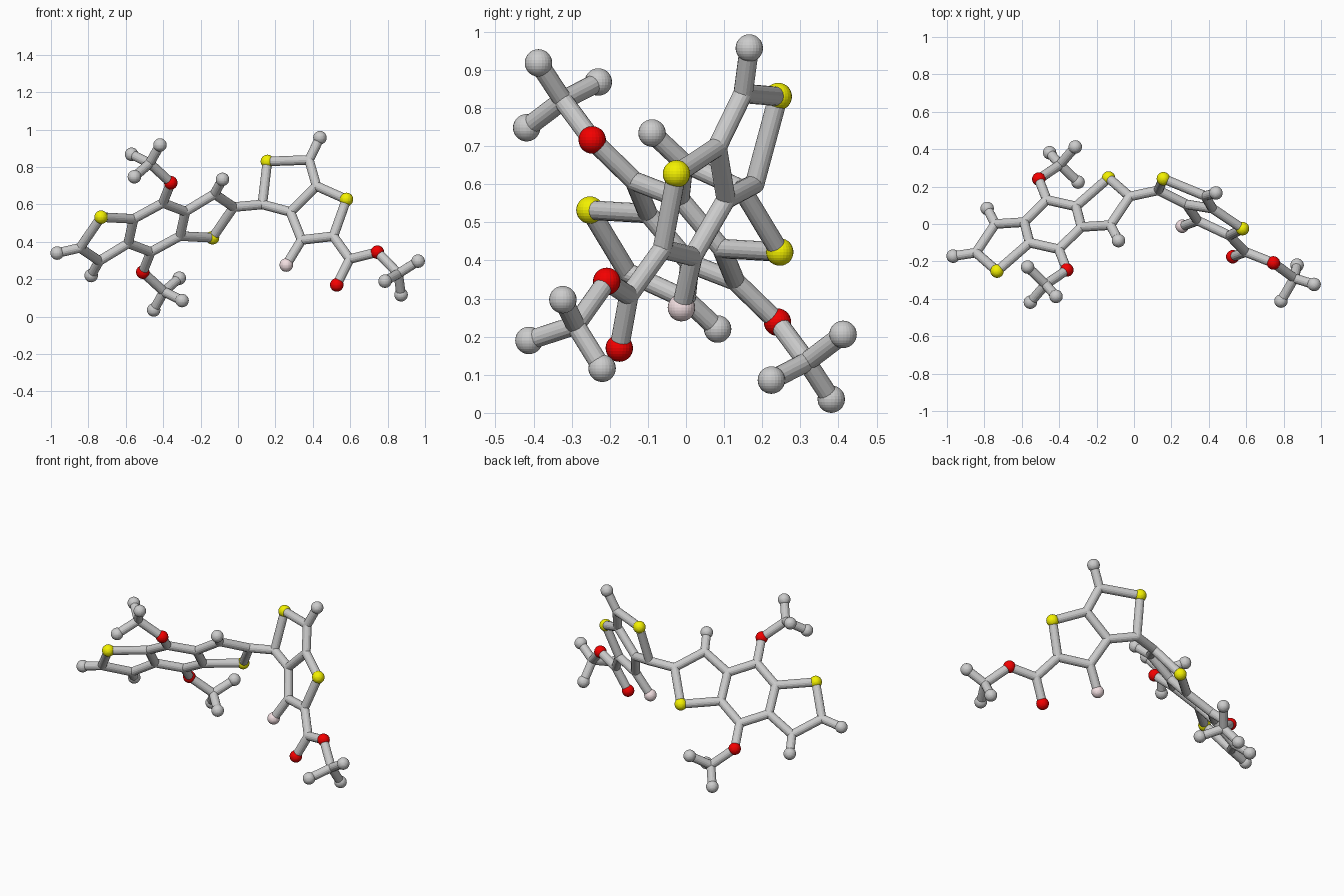
import bpy, bmesh
from mathutils import Vector

if "Cube" in bpy.data.objects:
    bpy.data.objects.remove(bpy.data.objects["Cube"])

BALL, STICK = 0.036, 0.0255


def material(name, color):
    m = bpy.data.materials.new(name)
    m.diffuse_color = color
    m.use_nodes = True
    m.node_tree.nodes["Principled BSDF"].inputs["Base Color"].default_value = m.diffuse_color
    return m


YELLOW = material("yellow", (0.9, 0.88, 0.0, 1))
RED = material("red", (0.9, 0.0, 0.0, 1))
PINK = material("pink", (0.9, 0.74, 0.76, 1))


def finish(bm, name, mat=None):
    mesh = bpy.data.meshes.new(name)
    bm.to_mesh(mesh)
    bm.free()
    obj = bpy.data.objects.new(name, mesh)
    bpy.context.collection.objects.link(obj)
    if mat:
        mesh.materials.append(mat)
    return obj


def ball(name, pos, radius, mat=None):
    bm = bmesh.new()
    bmesh.ops.create_uvsphere(bm, u_segments=24, v_segments=14, radius=radius)
    finish(bm, name, mat).location = pos


def stick(name, a, b):
    d = b - a
    bm = bmesh.new()
    bmesh.ops.create_cone(bm, cap_ends=True, segments=16, radius1=STICK,
                          radius2=STICK, depth=d.length)
    obj = finish(bm, name)
    obj.location = (a + b) / 2
    obj.rotation_mode = 'QUATERNION'
    obj.rotation_quaternion = d.to_track_quat('Z', 'Y')


# Half of the flat three-ring core, with its branched side group
half = {
    "ring_a": (-.558, -.10, .523), "ring_b": (-.587, .010, .392),
    "ring_c": (-.402, -.135, .608), "sulfur": (-.732, -.252, .532),
    "alpha": (-.845, -.153, .368), "beta": (-.742, .0, .298),
    "tip_beta": (-.785, .083, .22), "oxygen": (-.359, -.246, .716),
    "branch": (-.472, -.323, .82), "tip_1": (-.569, -.23, .868),
    "tip_2": (-.417, -.387, .918), "tip_3": (-.554, -.418, .748),
}
half_bonds = """ring_a-ring_b ring_a-ring_c ring_a-sulfur sulfur-alpha alpha-beta
beta-ring_b beta-tip_beta ring_c-oxygen oxygen-branch branch-tip_1 branch-tip_2
branch-tip_3"""

# The other half is the same half inverted through the core centre
centre = Vector((-.434, -.003, .477))
atoms, bonds = {}, []
for key, p in half.items():
    atoms["left_" + key] = Vector(p)
    atoms["right_" + key] = 2 * centre - Vector(p)
for side in ("left_", "right_"):
    for pair in half_bonds.split():
        bonds.append([side + n for n in pair.split("-")])
bonds += [("left_ring_b", "right_ring_c"), ("right_ring_b", "left_ring_c")]

# Left end, twisted two-ring unit and the ester tail
tail = {
    "tip_end": (-.967, -.172, .34),
    "link": (.13, .18, .60), "sulfur_upper": (.157, .242, .83),
    "crown": (.38, .15, .838), "tip_crown": (.438, .166, .957),
    "fuse_a": (.42, .082, .698), "fuse_b": (.28, .105, .56),
    "sulfur_lower": (.58, -.025, .627), "carbon_e": (.51, -.062, .43),
    "carbon_f": (.34, .018, .41), "fluorine": (.258, -.012, .276),
    "ester": (.597, -.15, .308), "oxygen_double": (.528, -.175, .17),
    "oxygen_bridge": (.745, -.208, .345), "branch": (.857, -.29, .23),
    "tip_1": (.963, -.323, .297), "tip_2": (.786, -.412, .19),
    "tip_3": (.872, -.22, .117),
}
tail_bonds = """link-sulfur_upper sulfur_upper-crown crown-tip_crown crown-fuse_a
fuse_a-fuse_b fuse_b-link fuse_a-sulfur_lower sulfur_lower-carbon_e carbon_e-carbon_f
carbon_f-fuse_b carbon_f-fluorine carbon_e-ester ester-oxygen_double
ester-oxygen_bridge oxygen_bridge-branch branch-tip_1 branch-tip_2 branch-tip_3"""
for key, p in tail.items():
    atoms["tail_" + key] = Vector(p)
for pair in tail_bonds.split():
    bonds.append(["tail_" + n for n in pair.split("-")])
bonds += [("left_alpha", "tail_tip_end"), ("right_alpha", "tail_link")]

# Balls: coloured atoms and end tips are large, the rest only round the joints
for key, p in atoms.items():
    mat = (YELLOW if "sulfur" in key else RED if "oxygen" in key
           else PINK if "fluorine" in key else None)
    big = mat is not None or "_tip" in key
    ball(key + ("_ball" if big else "_joint"), p, BALL if big else STICK, mat)

# Sticks between bonded atoms
for a, b in bonds:
    stick(f"stick_{a}_to_{b}", atoms[a], atoms[b])
